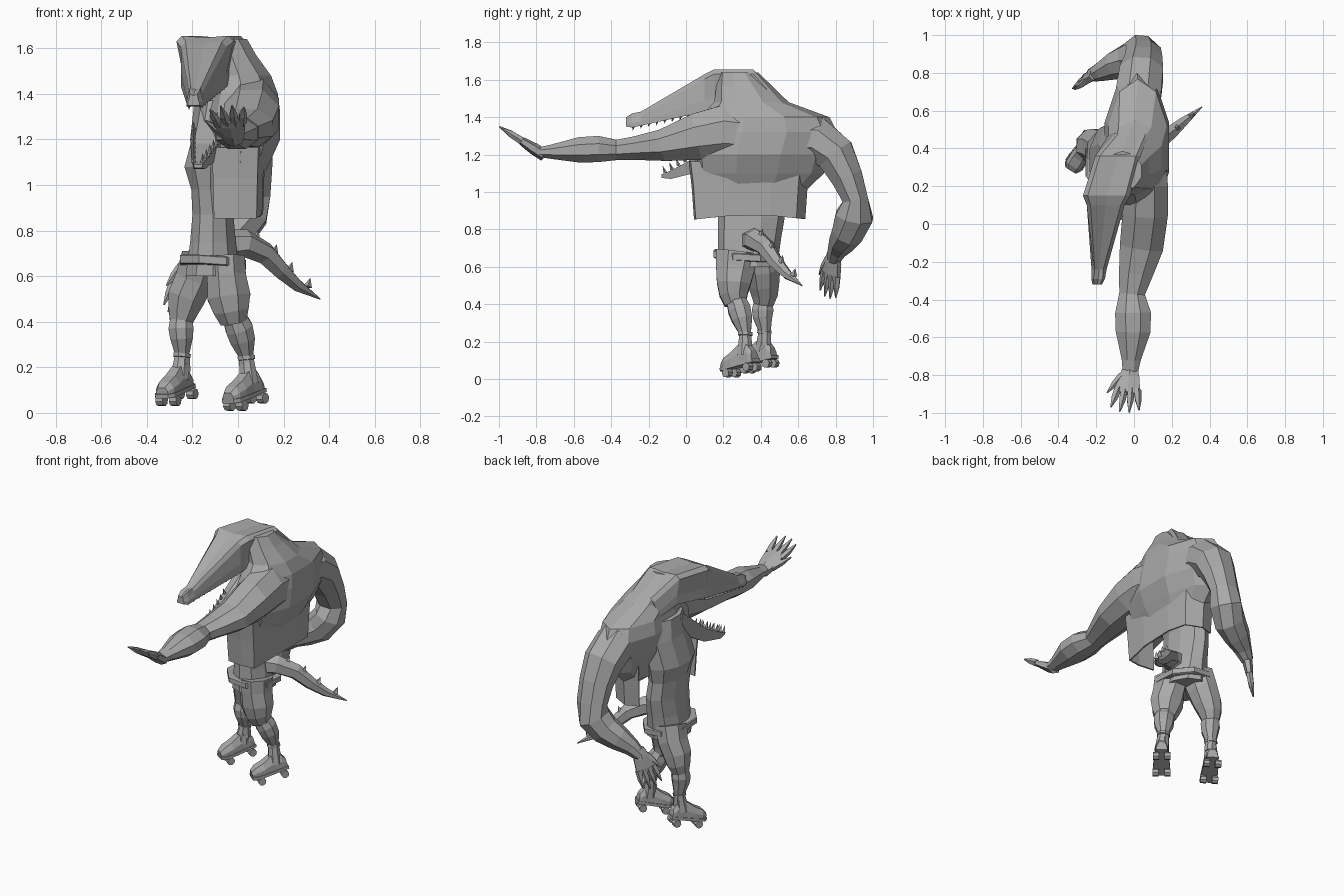
import bpy, bmesh, math
from mathutils import Vector, Matrix

if "Cube" in bpy.data.objects:
    bpy.data.objects.remove(bpy.data.objects["Cube"])

# Single plain material
grey = bpy.data.materials.new("plain_grey")
grey.use_nodes = True
colour = (.4, .4, .4, 1)
grey.diffuse_color = colour
grey.node_tree.nodes["Principled BSDF"].inputs["Base Color"].default_value = colour


def finish(name, bm):
    """Turn a bmesh into a flat shaded object."""
    bmesh.ops.recalc_face_normals(bm, faces=bm.faces)
    mesh = bpy.data.meshes.new(name)
    bm.to_mesh(mesh)
    bm.free()
    mesh.materials.append(grey)
    obj = bpy.data.objects.new(name, mesh)
    bpy.context.collection.objects.link(obj)
    return obj


def skin(bm, rings, closed=True):
    """Bridge point rings into a surface, capped when closed."""
    loops = [[bm.verts.new(p) for p in ring] for ring in rings]
    count = len(loops[0])
    for low, high in zip(loops, loops[1:]):
        for i in range(count if closed else count - 1):
            j = (i + 1) % count
            bm.faces.new((low[i], low[j], high[j], high[i]))
    if closed:
        bm.faces.new(loops[0][::-1])
        bm.faces.new(loops[-1])


def loft(name, rings, closed=True):
    bm = bmesh.new()
    skin(bm, rings, closed)
    return finish(name, bm)


def oval(centre, u, v, sides):
    """Polygon whose flats, not corners, reach close to the radii."""
    turns = [math.tau * (i + .5) / sides for i in range(sides)]
    fit = 1 / math.cos(math.pi / sides) if sides > 6 else 1
    return [centre + (u * math.cos(a) + v * math.sin(a)) * fit for a in turns]


def tube_rings(path, ref, sides):
    """Rings along a path of (x, y, z, width radius, depth radius)."""
    points = [Vector(p[:3]) for p in path]
    rings = []
    for i, p in enumerate(path):
        tangent = points[min(i + 1, len(path) - 1)] - points[max(i - 1, 0)]
        side = tangent.cross(Vector(ref)).normalized()
        up = side.cross(tangent).normalized()
        rings.append(oval(points[i], side * p[3], up * p[4], sides))
    return rings


def tube(name, path, ref=(0, 1, 0), sides=8):
    return loft(name, tube_rings(path, ref, sides))


def stack(name, levels, sides=10):
    """Horizontal ovals: (z, x, y, x radius, y radius)."""
    return loft(name, [oval(Vector((x, y, z)), Vector((rx, 0, 0)), Vector((0, ry, 0)), sides)
                       for z, x, y, rx, ry in levels])


def spikes(name, items, sides=4):
    """Pointed cones: (base, tip, radius)."""
    bm = bmesh.new()
    for base, tip, radius in items:
        axis = (tip - base).normalized()
        side = axis.orthogonal().normalized()
        ring = [bm.verts.new(p) for p in oval(base, side * radius, axis.cross(side) * radius, sides)]
        point = bm.verts.new(tip)
        bm.faces.new(ring)
        for i in range(sides):
            bm.faces.new((ring[i], ring[(i + 1) % sides], point))
    return finish(name, bm)


# Hunched torso, with the shoulders turned along y
stack("upper_torso", [
    (1.02, 0, .37, .1, .27), (1.1, .01, .38, .13, .34), (1.2, .015, .39, .17, .36),
    (1.32, .015, .42, .17, .37), (1.4, .02, .42, .155, .33), (1.48, .005, .35, .14, .19),
    (1.57, -.03, .31, .11, .14), (1.64, -.06, .28, .1, .1)])
stack("belly", [
    (.6, -.11, .33, .12, .15), (.75, -.11, .34, .1, .16), (.87, -.11, .35, .09, .17),
    (.98, -.12, .34, .085, .17), (1.08, -.12, .34, .115, .19), (1.25, -.09, .36, .1, .19),
    (1.37, -.07, .35, .1, .15)])

# Open vest, its gap facing the chest
vest = loft("vest", [
    [Vector((x * flare, .35 + y * flare, z + dip * abs(y))) for x, y in
     [(-.11, -.31), (0, -.32), (.085, -.31), (.11, -.13), (.115, .1), (.1, .25), (0, .3), (-.09, .27)]]
    for z, flare, dip in [(.885, .96, -.1), (1.03, 1, 0), (1.15, 1.05, .05)]], closed=False)
thick = vest.modifiers.new("cloth", "SOLIDIFY")
thick.thickness = .01

# Tilted waistband
band = []
for grow, lift in [(1, -.02), (1.04, -.016), (1.04, .016), (1, .02)]:
    ring = oval(Vector((-.11, .325, .66)), Vector((.14, 0, -.01)) * grow, Vector((0, .17, -.01)) * grow, 8)
    band.append([p + Vector((0, 0, lift)) for p in ring])
loft("waistband", band)

# Upper head: narrow snout, broad brow overhanging the cheeks
HEAD = [(-.32, -.195, .02, .025, 1.4, 1.35), (-.29, -.19, .03, .036, 1.42, 1.345),
        (-.24, -.185, .028, .04, 1.43, 1.355), (.1, -.15, .1, .1, 1.63, 1.43),
        (.15, -.145, .125, .1, 1.655, 1.44), (.36, -.085, .12, .1, 1.655, 1.46),
        (.48, -.01, .09, .12, 1.52, 1.4)]
rings = []
for y, x, top, low, zt, zb in HEAD:
    mid = zb + (zt - zb) * .3
    outline = [(-low, zb), (low, zb), (low, mid), (top, zt - .025), (top * .8, zt), (0, zt - .008),
               (-top * .8, zt), (-top, zt - .025), (-low, mid)]
    rings.append([Vector((x + dx, y, z)) for dx, z in outline])
loft("upper_head", rings)

# Lower jaw, hanging open
JAW = [(-.13, -.175, .022, 1.095, .02), (-.08, -.17, .035, 1.115, .045),
       (.08, -.14, .07, 1.2, .09), (.3, -.08, .11, 1.38, .14)]
loft("lower_jaw", [[Vector((x + dx * w, y, z + dz * d)) for dx, dz in
                    [(-1, 0), (-.75, -.2), (.75, -.2), (1, 0), (.7, -1), (-.7, -1)]]
                   for y, x, w, z, d in JAW])

# Teeth along both jaws
teeth = []
for s in (-1, 1):
    for i in range(11):
        t = i / 10
        base = Vector((-.19, -.28, 1.355)).lerp(Vector((-.145, .14, 1.445)), t)
        base.x += s * (.025 + .06 * t)
        teeth.append((base, base + Vector((0, -.005, -.026)), .01))
    for i in range(8):
        t = i / 7
        base = Vector((-.175, -.11, 1.1)).lerp(Vector((-.12, .14, 1.24)), t)
        base.x += s * (.02 + .055 * t)
        teeth.append((base, base + Vector((0, -.015, .04)), .011))
spikes("teeth", teeth)

# Arms
tube("left_arm", [
    (.05, .42, 1.3, .11, .13), (.06, .2, 1.32, .12, .145), (.06, .06, 1.295, .12, .125),
    (.04, -.12, 1.25, .115, .085), (.01, -.26, 1.235, .09, .064), (-.01, -.37, 1.225, .068, .054),
    (-.005, -.47, 1.23, .095, .07), (-.005, -.57, 1.225, .092, .068),
    (-.015, -.72, 1.215, .05, .038), (-.02, -.79, 1.213, .04, .025)], (0, 0, 1))
tube("right_arm", [
    (.01, .53, 1.29, .11, .12), (.025, .7, 1.28, .12, .12), (.04, .8, 1.2, .105, .115),
    (.05, .86, 1.08, .085, .1), (.05, .905, .96, .068, .092), (.04, .9, .87, .1, .09),
    (-.02, .87, .79, .085, .09), (-.1, .84, .74, .07, .075), (-.17, .81, .69, .05, .05),
    (-.22, .79, .64, .035, .035)], (1, 0, 0))


def hand(name, wrist, forward, across, length, spread):
    """Palm, four fingers and a thumb."""
    wrist, f = Vector(wrist), Vector(forward).normalized()
    a = Vector(across)
    a = (a - f * a.dot(f)).normalized()
    n = f.cross(a)
    bm = bmesh.new()
    skin(bm, [oval(wrist + f * length * t, a * length * w, n * length * d, 6)
              for t, w, d in [(-.1, .15, .12), (.15, .23, .12), (.4, .28, .09), (.52, .24, .06)]])
    for i in range(5):
        k = (i - 1.5) / 1.5
        start, end = (.42, k * .19), (1 - .12 * abs(k), k * spread)
        if i == 4:
            start, end = (.12, -.15), (.55, -spread * 1.4)
        ends = [wrist + (f * p + a * q) * length for p, q in (start, end)]
        path = [(*ends[0].lerp(ends[1], t), r * length, r * length)
                for t, r in [(0, .08), (.5, .07), (1, .015)]]
        skin(bm, tube_rings(path, n, 5))
    finish(name, bm)


hand("left_hand", (-.02, -.78, 1.21), (-.03, -.21, .135), (1, 0, 0), .268, .28)
hand("right_hand", (-.215, .79, .66), (-.07, -.03, -.2), (1, 1, 0), .25, .24)

# Tail with a ridge of spikes
TAIL = [(-.06, .35, .74, .07, .07), (.03, .37, .745, .065, .06), (.12, .43, .7, .05, .05),
        (.19, .48, .625, .04, .04), (.26, .54, .56, .028, .028), (.36, .62, .5, .003, .003)]
tube("tail", TAIL, (0, 0, 1), 6)
ridge = []
for a, b in zip(TAIL[1:], TAIL[2:]):
    base = Vector(a[:3]).lerp(Vector(b[:3]), .4) + Vector((.2, .1, .6)) * a[4]
    ridge.append((base, base + Vector((.012, .01, .04)), .02))
spikes("tail_spikes", ridge)

# Legs: baggy shorts and calves
tube("left_shorts", [
    (-.055, .275, .68, .085, .115), (-.05, .265, .6, .085, .105), (-.04, .255, .51, .095, .09),
    (-.03, .255, .45, .078, .075), (-.02, .265, .4, .058, .058)])
tube("right_shorts", [
    (-.165, .39, .68, .085, .105), (-.19, .41, .59, .085, .095), (-.225, .415, .51, .083, .083),
    (-.24, .42, .45, .067, .07), (-.25, .415, .4, .05, .052)])
tube("left_calf", [
    (-.02, .265, .43, .05, .05), (.005, .285, .37, .06, .06), (.02, .3, .32, .055, .055),
    (.035, .315, .25, .032, .033), (.04, .32, .17, .032, .034)])
tube("right_calf", [
    (-.25, .415, .43, .045, .045), (-.25, .41, .37, .055, .058), (-.248, .41, .33, .05, .052),
    (-.245, .42, .26, .032, .033), (-.24, .42, .18, .032, .034)])


def skate(side, origin, toe, ankle):
    """Boot, sole plate, shaft with cuff and four wheels."""
    f = Vector(toe).normalized()
    s = f.cross(Vector((0, 0, 1))).normalized()
    u = s.cross(f)
    place = Matrix((s, f, u)).transposed().to_4x4()
    place.translation = Vector(origin)
    loft(side + "_boot", [[place @ Vector((dx * w, y, h * dz)) for dx, dz in
                           [(-1, 0), (1, 0), (1, .5), (.6, 1), (-.6, 1), (-1, .5)]]
                          for y, w, h in [(-.08, .03, .05), (-.055, .036, .09), (0, .038, .1),
                                          (.06, .045, .07), (.11, .045, .055), (.14, .03, .035)]])
    loft(side + "_sole", [[place @ Vector((dx * w, y, z)) for dx, z in
                           [(-1, -.012), (1, -.012), (1, .006), (-1, .006)]]
                          for y, w in [(-.085, .035), (.06, .05), (.12, .05), (.145, .033)]])
    base = place @ Vector((0, -.015, .04))
    top = Vector(ankle)
    tube(side + "_shaft", [(*base.lerp(top, t), r, r)
                           for t, r in [(0, .042), (.5, .036), (.85, .032), (.87, .038), (1, .038)]])
    bm = bmesh.new()
    for y in (-.05, .095):
        for x in (-.035, .035):
            bmesh.ops.create_cone(
                bm, cap_ends=True, segments=8, radius1=.024, radius2=.024, depth=.036,
                matrix=place @ Matrix.Translation((x, y, -.032)) @ Matrix.Rotation(math.pi / 2, 4, "Y"))
    finish(side + "_wheels", bm)


skate("left", (.045, .31, .085), (-.14, -.17, -.05), (.036, .317, .25))
skate("right", (-.26, .405, .105), (-.1, -.16, -.04), (-.245, .42, .26))
